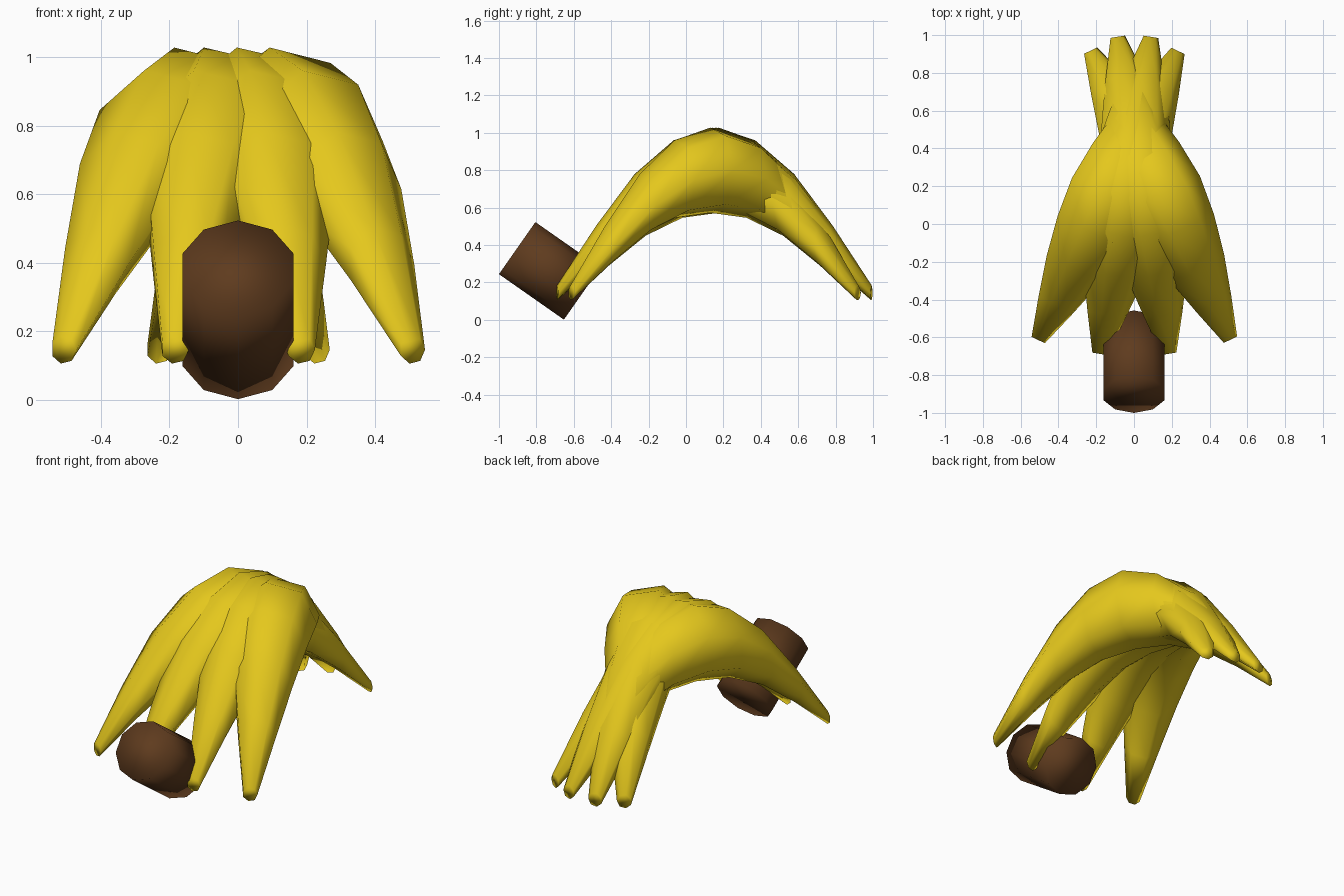
import bpy, bmesh, math
from mathutils import Vector

cube = bpy.data.objects.get("Cube")
if cube:
    bpy.data.objects.remove(cube, do_unlink=True)


def make_material(name, rgb):
    mat = bpy.data.materials.new(name)
    mat.use_nodes = True
    mat.diffuse_color = (*rgb, 1)
    mat.node_tree.nodes["Principled BSDF"].inputs["Base Color"].default_value = (*rgb, 1)
    return mat


yellow = make_material("banana yellow", (0.78, 0.575, 0.012))
brown = make_material("stem brown", (0.114, 0.044, 0.013))


def circle(centre, radius, across, up, sides):
    """Points of a regular polygon, starting on the across direction."""
    angles = [math.tau * k / sides for k in range(sides)]
    return [centre + radius * (math.cos(a) * across + math.sin(a) * up) for a in angles]


def loft(name, sections, mat):
    """Skin a closed smooth tube over a list of sections."""
    bm = bmesh.new()
    rings = [[bm.verts.new(p) for p in section] for section in sections]
    for a, b in zip(rings, rings[1:]):
        for k in range(len(a)):
            j = (k + 1) % len(a)
            bm.faces.new((a[k], a[j], b[j], b[k]))
    bm.faces.new(rings[0])
    bm.faces.new(rings[-1])
    bmesh.ops.recalc_face_normals(bm, faces=bm.faces)
    for face in bm.faces:
        face.smooth = True
    mesh = bpy.data.meshes.new(name)
    bm.to_mesh(mesh)
    bm.free()
    mesh.materials.append(mat)
    bpy.context.collection.objects.link(bpy.data.objects.new(name, mesh))


# Half of the arched centre line: distance along, height, radius
HALF = [(0, 0.80, 0.2335), (0.213, 0.753, 0.2125), (0.426, 0.615, 0.169),
        (0.639, 0.395, 0.108), (0.85, 0.145, 0.041)]
ARCH = [(-s, z, r) for s, z, r in reversed(HALF[1:])] + HALF
UP = Vector((0, 0, 1))


def banana(name, mid_x, yaw):
    """Seven-sided tapered tube with upright sections, turned by yaw in plan."""
    along = Vector((math.sin(yaw), math.cos(yaw), 0))
    across = along.cross(UP)
    middle = Vector((mid_x, 0.152, 0))
    loft(name, [circle(middle + along * s + UP * z, r, across, UP, 7) for s, z, r in ARCH], yellow)


# Four bananas fanned out, crossing near the back
for label, sign in (("right", -1), ("left", 1)):
    banana("outer_banana_" + label, sign * 0.139, math.radians(-sign * 25.8))
    banana("inner_banana_" + label, sign * 0.048, math.radians(-sign * 9.2))

# Ten-sided stem, tilted up toward the front
tilt = math.radians(35)
axis = Vector((0, -math.cos(tilt), math.sin(tilt)))
stem_up = Vector((0, math.sin(tilt), math.cos(tilt)))
stem_centre = Vector((0, -0.729, 0.262))
loft("stem", [circle(stem_centre + axis * t, 0.17, stem_up, Vector((1, 0, 0)), 10)
              for t in (-0.212, 0.212)], brown)
